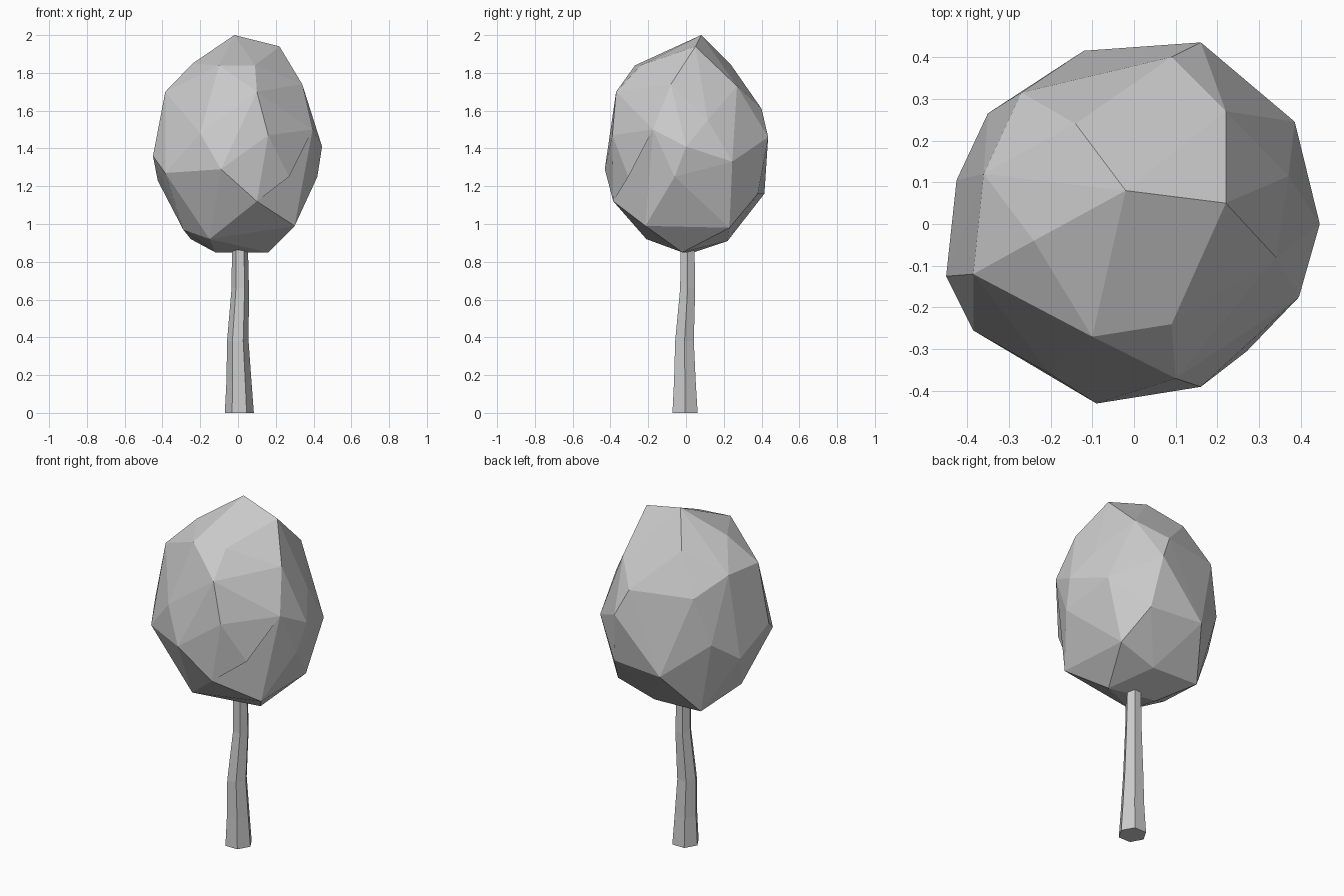
import bpy, bmesh
from math import cos, sin, pi

if "Cube" in bpy.data.objects:
    bpy.data.objects.remove(bpy.data.objects["Cube"])


def finish(bm, name):
    bmesh.ops.recalc_face_normals(bm, faces=bm.faces[:])
    mesh = bpy.data.meshes.new(name)
    bm.to_mesh(mesh)
    bm.free()
    obj = bpy.data.objects.new(name, mesh)
    bpy.context.collection.objects.link(obj)
    return obj


# Trunk: slightly crooked six-sided tube (x, y, z, radius)
path = [(.007, -.005, 0, .077), (.005, -.006, .17, .066), (-.001, -.008, .38, .057),
        (.012, .009, .66, .046), (.01, .008, .9, .042)]
bm = bmesh.new()
rings = [[bm.verts.new((x + r * cos(k * pi / 3), y + r * sin(k * pi / 3), z))
          for k in range(6)] for x, y, z, r in path]
for a, b in zip(rings, rings[1:]):
    for k in range(6):
        j = (k + 1) % 6
        bm.faces.new((a[k], a[j], b[j], b[k]))
bm.faces.new(rings[0])
bm.faces.new(rings[-1])
finish(bm, "trunk")

# Crown: faceted hull over irregular tiers of corners, top to bottom
top = [(-.02, .08, 2.0), (.22, .05, 1.94), (-.14, .24, 1.84), (-.24, -.04, 1.85),
       (-.10, -.27, 1.84), (.09, -.24, 1.84)]
upper = [(.34, -.08, 1.74), (.22, .27, 1.73), (.09, .40, 1.61), (.10, -.37, 1.70),
         (-.385, -.12, 1.70), (-.36, .12, 1.71), (-.27, .315, 1.62)]
middle = [(-.20, -.36, 1.48), (.16, -.39, 1.47), (.395, -.175, 1.50), (.37, .115, 1.55),
          (.445, 0, 1.41), (.385, .245, 1.33), (.16, .435, 1.46), (-.35, .265, 1.35),
          (-.45, -.125, 1.36)]
lower = [(-.12, .415, 1.16), (-.09, -.43, 1.29), (-.385, -.255, 1.27), (-.425, .105, 1.23),
         (.27, -.305, 1.25), (.42, -.06, 1.25), (.10, -.385, 1.12), (.20, .38, 1.16)]
base = [(.30, -.215, .99), (-.15, -.21, .92), (.16, -.02, .85), (-.12, .04, .85),
        (-.29, -.10, .97), (-.25, .22, .92), (.28, .23, .98), (.05, .22, .91)]
bm = bmesh.new()
corner = {p: bm.verts.new(p) for p in top + upper + middle + lower + base}
hull = bmesh.ops.convex_hull(bm, input=bm.verts[:])
loose = [v for v in bm.verts if not v.link_faces]
keep = {p for p, v in corner.items() if v not in loose}
bmesh.ops.delete(bm, geom=loose, context='VERTS')

# Notch in the lower front right: turn the ridge into a crease
ends = (lower[4], base[0])
if all(p in keep for p in ends):
    ridge = bm.edges.get([corner[p] for p in ends])
    if ridge:
        bmesh.ops.rotate_edges(bm, edges=[ridge], use_ccw=False)
finish(bm, "crown")
